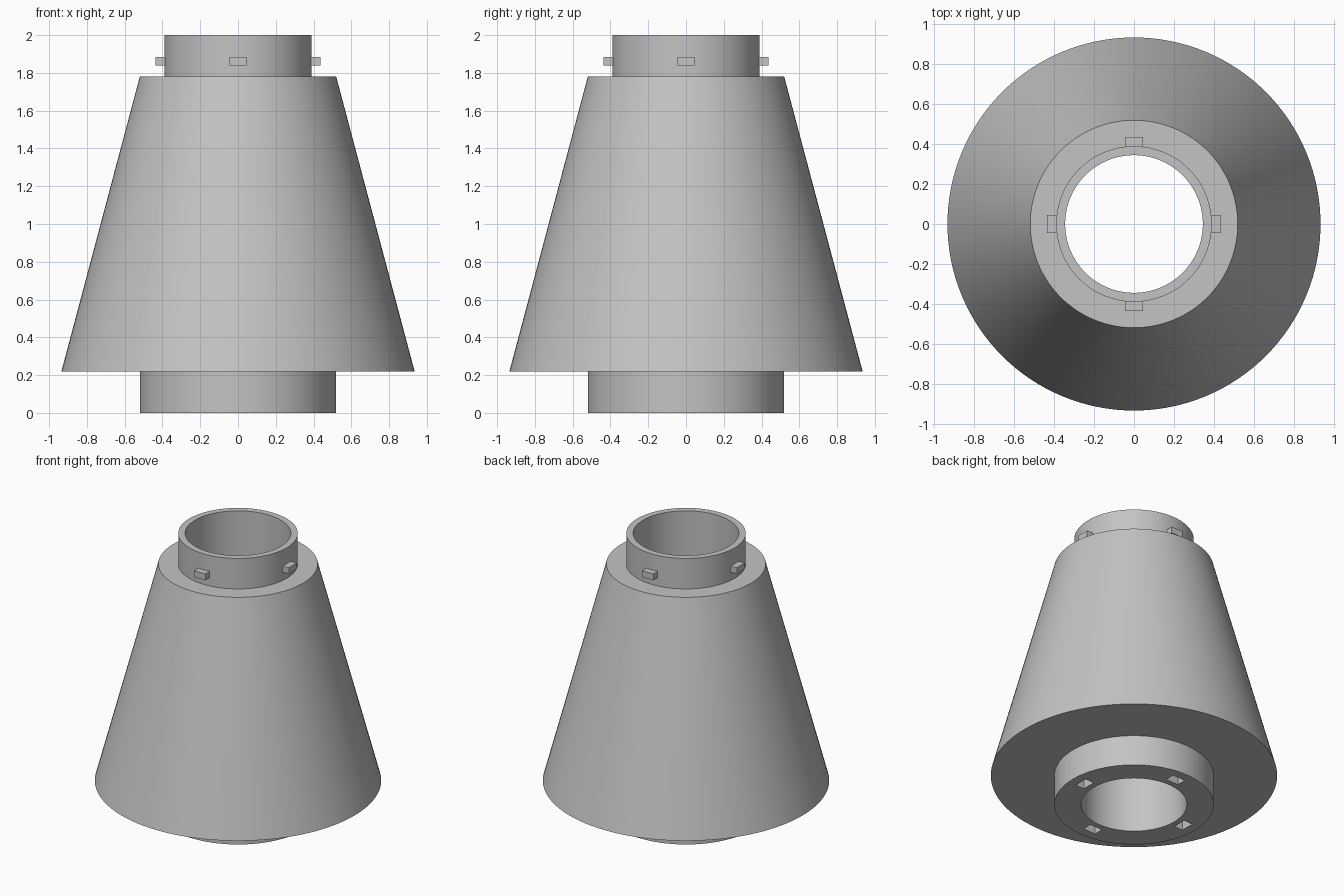
import bpy
import bmesh
from math import radians, cos, sin, pi
from mathutils import Matrix, Vector

default = bpy.data.objects.get("Cube")
if default:
    bpy.data.objects.remove(default, do_unlink=True)

SEGMENTS = 128
grey = bpy.data.materials.new("plain grey")
grey.use_nodes = True
GREY = (0.55, 0.55, 0.55, 1)
grey.diffuse_color = GREY
grey.node_tree.nodes["Principled BSDF"].inputs["Base Color"].default_value = GREY


def add_object(name, bm):
    bmesh.ops.recalc_face_normals(bm, faces=bm.faces[:])
    mesh = bpy.data.meshes.new(name)
    bm.to_mesh(mesh)
    bm.free()
    mesh.materials.append(grey)
    obj = bpy.data.objects.new(name, mesh)
    bpy.context.collection.objects.link(obj)
    return obj


def lathe(name, profile):
    """Turn a closed (radius, height) outline around the z axis."""
    bm = bmesh.new()
    rings = []
    for i in range(SEGMENTS):
        a = 2 * pi * i / SEGMENTS
        rings.append([bm.verts.new((r * cos(a), r * sin(a), z)) for r, z in profile])
    for i, ring in enumerate(rings):
        following = rings[(i + 1) % SEGMENTS]
        for j in range(len(profile)):
            k = (j + 1) % len(profile)
            bm.faces.new((ring[j], following[j], following[k], ring[k]))
    return add_object(name, bm)


def radial_blocks(name, r0, r1, width, z0, z1):
    """Four boxes, one on each axis, spanning r0..r1 and z0..z1."""
    bm = bmesh.new()
    for i in range(4):
        place = (Matrix.Rotation(i * pi / 2, 4, 'Z')
                 @ Matrix.Translation(((r0 + r1) / 2, 0, (z0 + z1) / 2))
                 @ Matrix.Diagonal(Vector((r1 - r0, width, z1 - z0, 1))))
        bmesh.ops.create_cube(bm, size=1, matrix=place)
    return add_object(name, bm)


# Tapered body with collar below, neck above and a straight bore
body = lathe("tapered_body", [
    (0.345, 0), (0.52, 0), (0.52, 0.22), (0.935, 0.22),
    (0.52, 1.78), (0.39, 1.78), (0.39, 2), (0.345, 2)])

# Slots in the underside of the collar
cutter = radial_blocks("slot_cutter", 0.385, 0.455, 0.1, -0.1, 0.12)
cutter.hide_render = True
cut = body.modifiers.new("slots", 'BOOLEAN')
cut.operation = 'DIFFERENCE'
cut.solver = 'EXACT'
cut.object = cutter
bpy.ops.object.select_all(action='DESELECT')
body.select_set(True)
bpy.context.view_layer.objects.active = body
bpy.ops.object.modifier_apply(modifier=cut.name)
bpy.data.objects.remove(cutter, do_unlink=True)
bpy.ops.object.shade_smooth_by_angle(angle=radians(30))

# Locking pegs around the neck
radial_blocks("neck_pegs", 0.37, 0.437, 0.09, 1.84, 1.885)
